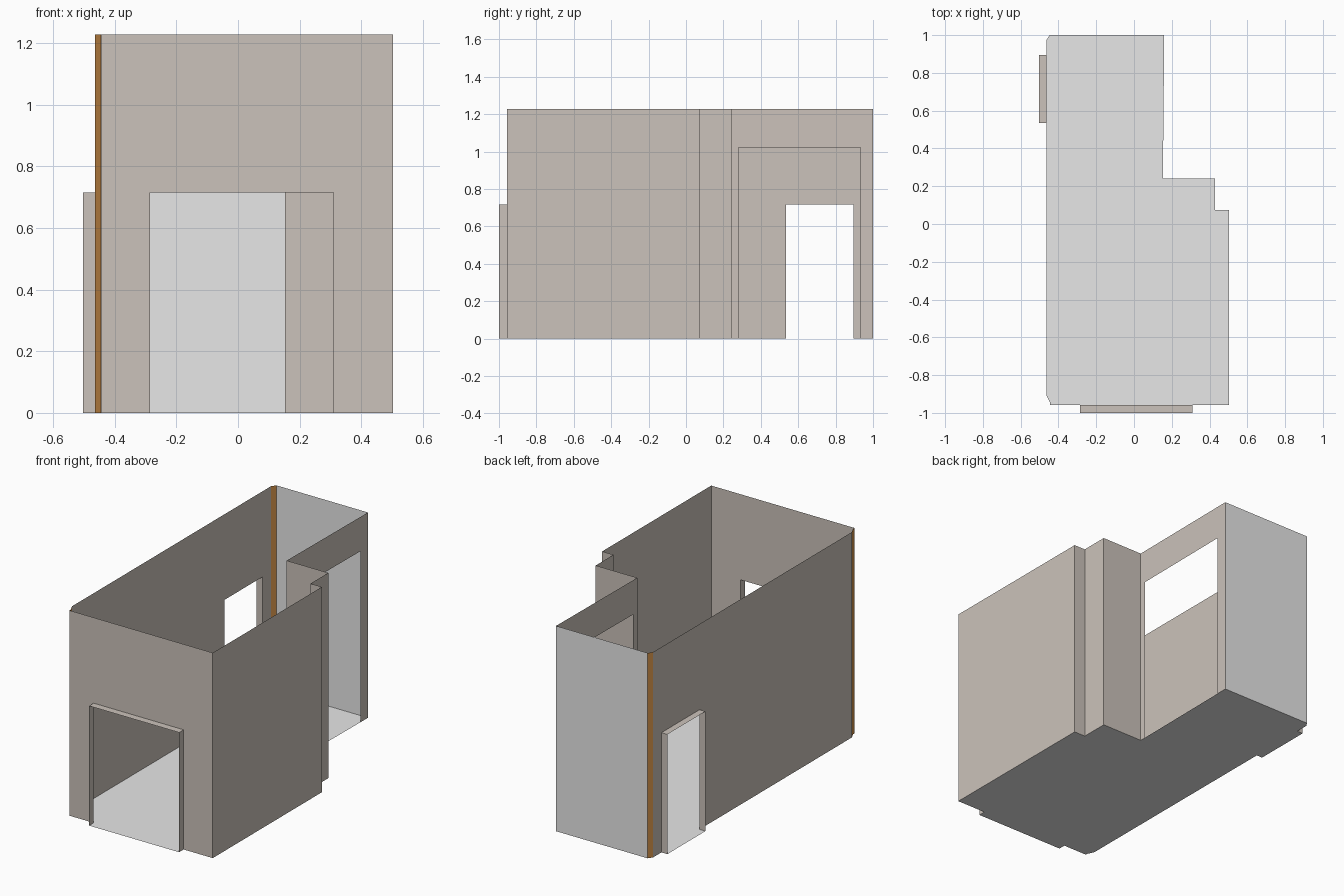
import bpy
from mathutils import Vector

if "Cube" in bpy.data.objects:
    bpy.data.objects.remove(bpy.data.objects["Cube"])

H = 1.228        # wall height
DOOR_H = 0.716   # doorway height
WIDE_H = 1.023   # wide opening height


def material(name, rgb):
    m = bpy.data.materials.new(name)
    m.diffuse_color = (*rgb, 1)
    m.use_nodes = True
    m.node_tree.nodes["Principled BSDF"].inputs["Base Color"].default_value = m.diffuse_color
    return m


TAUPE = material("taupe plaster", (0.60, 0.542, 0.493))
GREY = material("light grey", (0.80, 0.80, 0.80))
BROWN = material("orange brown", (0.61, 0.27, 0.065))


def mesh(name, verts, faces, mat):
    me = bpy.data.meshes.new(name)
    me.from_pydata(verts, [], faces)
    me.materials.append(mat)
    ob = bpy.data.objects.new(name, me)
    bpy.context.collection.objects.link(ob)
    return ob


def wall(name, a, b, mat=TAUPE, z=H, opening=None):
    """Thin upright wall from a to b; opening = (start, end, height) as fractions along it."""
    a, b = Vector(a), Vector(b)
    if opening:
        s, e, h = opening
        profile = [(0, 0), (s, 0), (s, h), (e, h), (e, 0), (1, 0), (1, z), (0, z)]
    else:
        profile = [(0, 0), (1, 0), (1, z), (0, z)]
    pts = [(*a.lerp(b, t), h) for t, h in profile]
    # an opening splits the wall into two piers and a lintel
    if opening:
        pts += [(*a.lerp(b, s), z), (*a.lerp(b, e), z)]
        faces = [(0, 1, 2, 8, 7), (2, 3, 9, 8), (4, 5, 6, 9, 3)]
    else:
        faces = [(0, 1, 2, 3)]
    return mesh(name, pts, faces, mat)


# Plan corners, counter-clockwise from the front left
L, F = -0.464, -0.957
front_l, front_r = (-0.445, F), (0.503, F)
step = [(0.503, 0.074), (0.428, 0.074), (0.428, 0.242), (0.153, 0.242)]
back_r, back_l = (0.160, 1.0), (-0.447, 1.0)
left_b, left_f = (L, 0.973), (L, -0.905)
chamfer_mid = (-0.446, -0.942)

# Doorway extents
FX0, FX1, FY = -0.285, 0.310, -1.0
LY0, LY1, LX = 0.535, 0.895, -0.503


def frac(v, a, b):
    return (v - a) / (b - a)


# Walls
wall("front_wall", front_l, front_r,
     opening=(frac(FX0, front_l[0], front_r[0]), frac(FX1, front_l[0], front_r[0]), DOOR_H))
wall("right_wall", front_r, step[0])
for i in range(3):
    wall(f"step_wall_{i + 1}", step[i], step[i + 1])
wall("alcove_wall", step[3], back_r,
     opening=(frac(0.281, 0.242, 1.0), frac(0.932, 0.242, 1.0), WIDE_H))
wall("back_wall", back_r, back_l, GREY)
wall("left_wall", left_b, left_f,
     opening=(frac(LY1, left_b[1], left_f[1]), frac(LY0, left_b[1], left_f[1]), DOOR_H))

# Coloured corner strips
wall("back_corner_strip", back_l, left_b, BROWN)
wall("front_corner_strip", left_f, chamfer_mid, BROWN)
wall("front_corner_return", chamfer_mid, front_l, BROWN)


# Doorway reveals: two jambs and a head, projecting outwards
def reveal(name, a, b, c, d):
    path = [(*a, 0), (*b, 0), (*b, DOOR_H), (*a, DOOR_H),
            (*c, 0), (*d, 0), (*d, DOOR_H), (*c, DOOR_H)]
    mesh(name, path, [(0, 1, 2, 3), (3, 2, 6, 7), (7, 6, 5, 4)], TAUPE)


reveal("front_door_reveal", (FX0, F), (FX0, FY), (FX1, F), (FX1, FY))
reveal("left_door_reveal", (L, LY0), (LX, LY0), (L, LY1), (LX, LY1))

# Floor, running out into both doorways
plan = [front_l, (FX0, F), (FX0, FY), (FX1, FY), (FX1, F), front_r, *step, back_r, back_l,
        left_b, (L, LY1), (LX, LY1), (LX, LY0), (L, LY0), left_f, chamfer_mid]
mesh("floor", [(x, y, 0) for x, y in plan], [tuple(range(len(plan)))], GREY)
